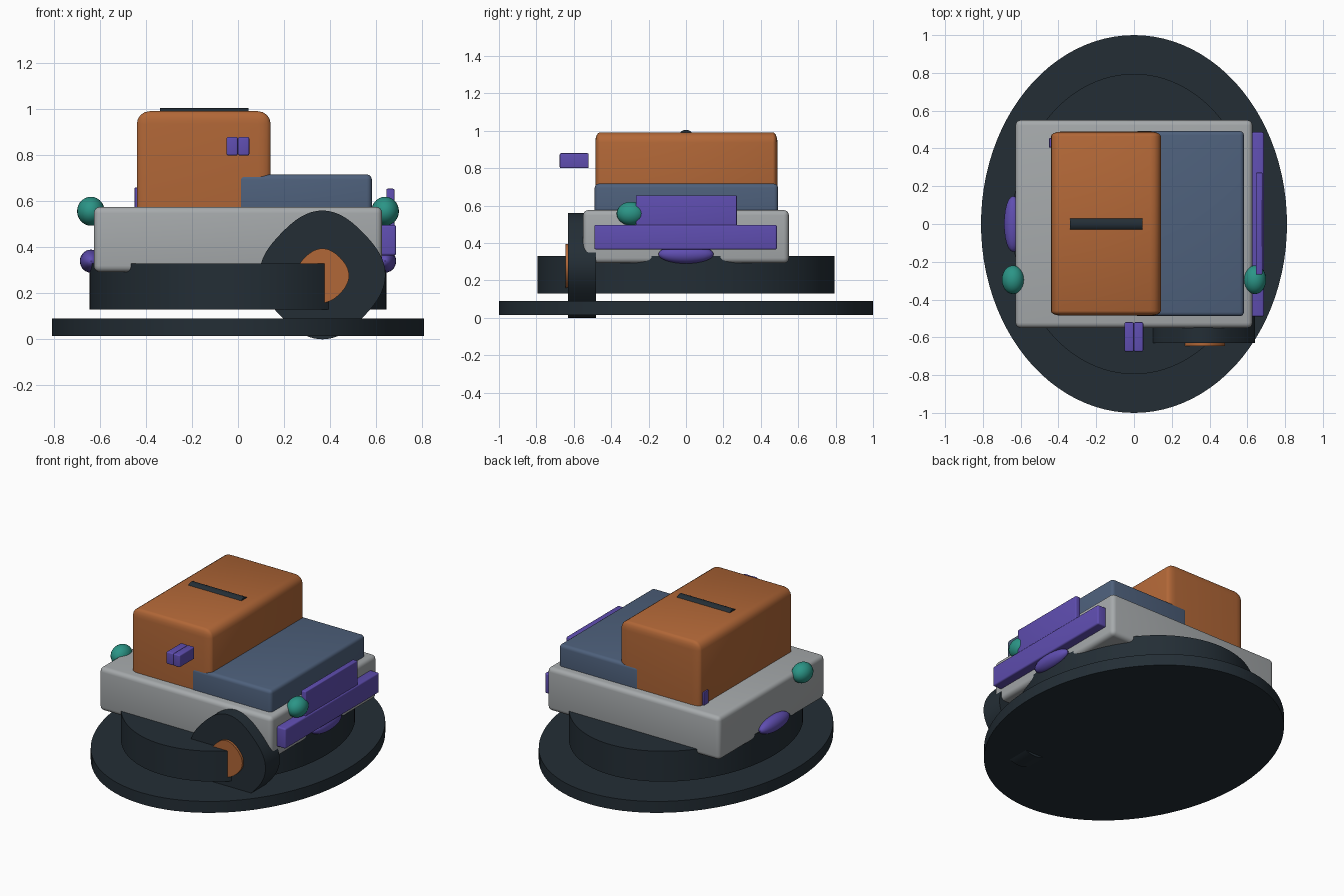
import bpy, bmesh, math
from mathutils import Matrix

if "Cube" in bpy.data.objects:
    bpy.data.objects.remove(bpy.data.objects["Cube"])


def material(name, rgb):
    m = bpy.data.materials.new(name)
    m.diffuse_color = (*rgb, 1)
    m.use_nodes = True
    m.node_tree.nodes["Principled BSDF"].inputs["Base Color"].default_value = m.diffuse_color
    return m


DARK = material("dark slate", (0.017, 0.027, 0.036))
ORANGE = material("burnt orange", (0.44, 0.135, 0.038))
GREY = material("light grey", (0.38, 0.40, 0.41))
BLUE = material("steel blue", (0.076, 0.118, 0.20))
PURPLE = material("purple", (0.115, 0.076, 0.44))
TEAL = material("teal", (0.024, 0.30, 0.24))


def finish(name, bm, mat):
    bmesh.ops.recalc_face_normals(bm, faces=bm.faces)
    me = bpy.data.meshes.new(name)
    bm.to_mesh(me)
    bm.free()
    ob = bpy.data.objects.new(name, me)
    bpy.context.collection.objects.link(ob)
    me.materials.append(mat)
    bpy.ops.object.select_all(action='DESELECT')
    ob.select_set(True)
    bpy.context.view_layer.objects.active = ob
    bpy.ops.object.shade_smooth_by_angle(angle=math.radians(35))
    return ob


def box(name, mat, xr, yr, zr, bevel=0.0, yscale=1.0):
    """Rounded box from ranges; yscale squashes the rounding along y."""
    bm = bmesh.new()
    bmesh.ops.create_cube(bm, size=1)
    for v in bm.verts:
        for i, (a, b) in enumerate((xr, yr, zr)):
            v.co[i] = (a + b) / 2 + v.co[i] * (b - a)
        v.co.y /= yscale
    if bevel:
        bmesh.ops.bevel(bm, geom=bm.edges[:], offset=bevel, segments=4,
                        profile=0.5, affect='EDGES')
    for v in bm.verts:
        v.co.y *= yscale
    return finish(name, bm, mat)


def prism(name, mat, outline, axis, lo, hi):
    """Extrude a closed 2D outline along an axis (0=x, 1=y, 2=z)."""
    bm = bmesh.new()

    def place(p, d):
        c = list(p)
        c.insert(axis, d)
        return c
    face = bm.faces.new([bm.verts.new(place(p, lo)) for p in outline])
    ext = bmesh.ops.extrude_face_region(bm, geom=[face])
    for g in ext['geom']:
        if isinstance(g, bmesh.types.BMVert):
            g.co[axis] = hi
    return finish(name, bm, mat)


def oval(cx, cy, rx, ry, n=64, lobe=0.0, lobes=4):
    pts = []
    for i in range(n):
        t = 2 * math.pi * i / n
        k = 1 + lobe * (math.cos(lobes * t) - 1)
        pts.append((cx + rx * k * math.cos(t), cy + ry * k * math.sin(t)))
    return pts


def ball(name, mat, center, radii):
    bm = bmesh.new()
    bmesh.ops.create_uvsphere(bm, u_segments=24, v_segments=14, radius=1)
    bmesh.ops.transform(bm, verts=bm.verts, matrix=Matrix.Translation(center)
                        @ Matrix.Diagonal((*radii, 1)))
    return finish(name, bm, mat)


# Oval floor plate and raised turntable
prism("base_plate", DARK, oval(0, 0, 0.81, 1.0, 96), 2, 0.015, 0.09)
prism("turntable", DARK, oval(0, 0, 0.645, 0.795, 96), 2, 0.13, 0.33)

# Chassis, cabin and hood
box("chassis", GREY, (-0.627, 0.627), (-0.55, 0.55), (0.292, 0.576), 0.028)
box("cabin", ORANGE, (-0.44, 0.142), (-0.485, 0.489), (0.50, 0.992), 0.055, 0.45)
box("hood", BLUE, (0.002, 0.582), (-0.488, 0.492), (0.50, 0.717), 0.022)

# Rounded bar let into the roof
prism("roof_bar", DARK, oval(0, 0.965, 0.04, 0.04, 32), 0, -0.34, 0.045)

# Lobed wheel with hub at the front right
prism("wheel", DARK, oval(0.367, 0.28, 0.274, 0.28, 96, 0.04), 1, -0.63, -0.482)
prism("hub", ORANGE, oval(0.367, 0.277, 0.116, 0.118, 48, 0.03), 1, -0.645, -0.60)

# Twin front blocks
for side, x in (("left", -0.05), ("right", 0.0)):
    box("front_block_" + side, PURPLE, (x, x + 0.049), (-0.675, -0.52),
        (0.80, 0.88), 0.007)

# Small block at the rear corner of the cabin
box("rear_corner_block", PURPLE, (-0.45, -0.40), (0.405, 0.455), (0.57, 0.66), 0.004)

# Bumper and upper strip on the right
box("bumper", PURPLE, (0.62, 0.688), (-0.49, 0.486), (0.365, 0.497), 0.01)
box("bumper_strip", PURPLE, (0.645, 0.68), (-0.268, 0.272), (0.48, 0.655), 0.006)

# Round lamps and low pods on both sides
for side, s in (("left", -1), ("right", 1)):
    ball("lamp_" + side, TEAL, (s * 0.64, -0.295, 0.557), (0.06, 0.076, 0.063))
    ball("pod_" + side, PURPLE, (s * 0.64, 0, 0.34), (0.048, 0.148, 0.05))
